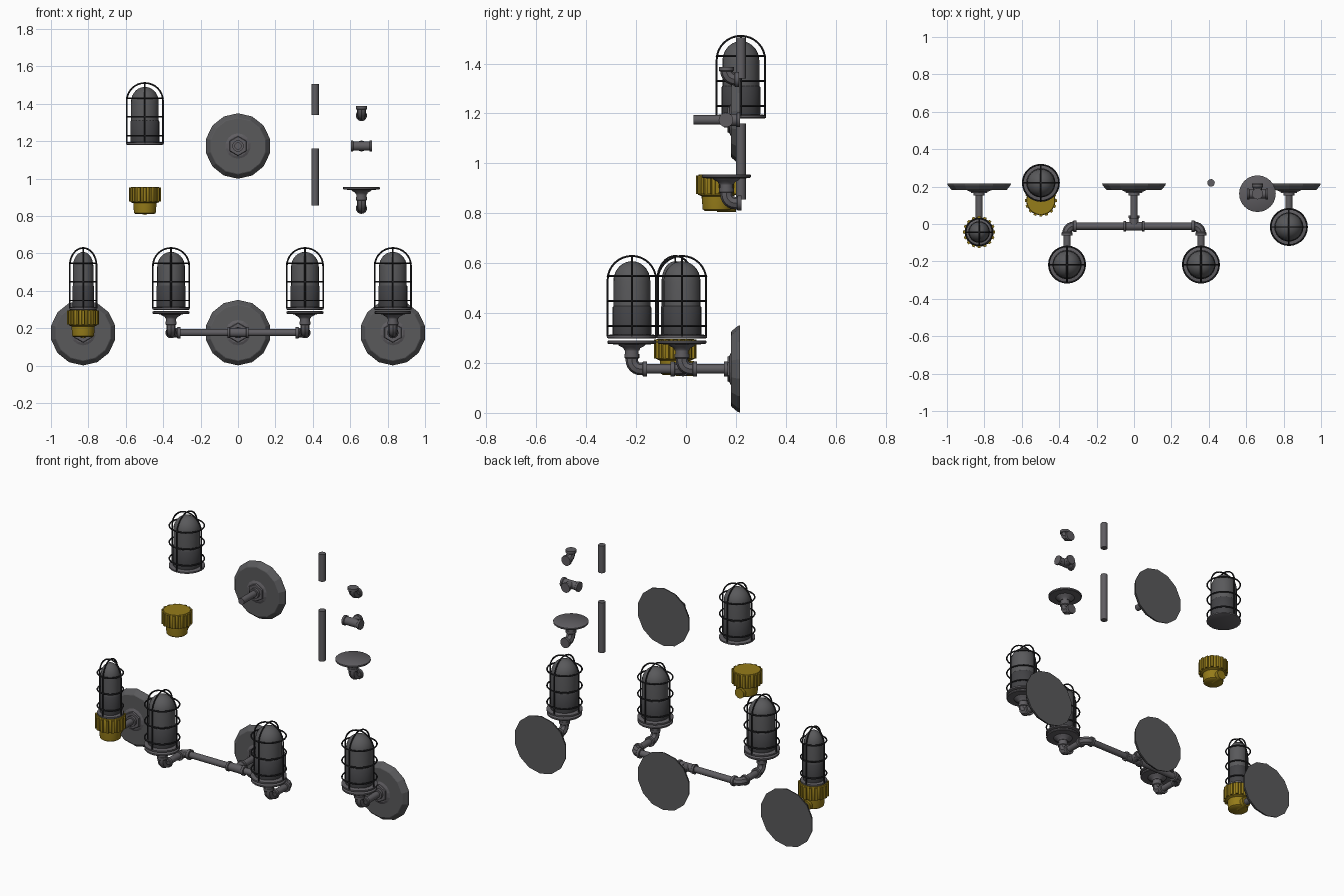
import bpy, bmesh, math
from mathutils import Vector

if "Cube" in bpy.data.objects:
    bpy.data.objects.remove(bpy.data.objects["Cube"])


def material(name, *rgb):
    m = bpy.data.materials.new(name)
    m.use_nodes = True
    m.diffuse_color = (*rgb, 1)
    m.node_tree.nodes["Principled BSDF"].inputs["Base Color"].default_value = (*rgb, 1)
    return m


METAL = material("grey metal", .115, .11, .12)
PLATE = material("plate grey", .1, .1, .105)
WIRE = material("cage black", .022, .022, .025)
GLASS = material("upper glass grey", .1, .1, .105)
SMOKE = material("lower glass dark grey", .055, .055, .06)
BRASS = material("brass", .3, .2, .01)

X, Y, Z = Vector((1, 0, 0)), Vector((0, 1, 0)), Vector((0, 0, 1))


def finish(name, mesh, mat, smooth=True):
    mesh.materials.clear()
    mesh.materials.append(mat)
    ob = bpy.data.objects.new(name, mesh)
    bpy.context.collection.objects.link(ob)
    if smooth:
        bpy.ops.object.select_all(action='DESELECT')
        ob.select_set(True)
        bpy.context.view_layer.objects.active = ob
        bpy.ops.object.shade_smooth_by_angle(angle=math.radians(40))
    return ob


def lathe(name, profile, at, axis, mat, sides=20, smooth=True, squeeze=1):
    """Turn (radius, height) pairs around an axis starting at a point, ends closed."""
    bm = bmesh.new()
    turn = Z.rotation_difference(axis)
    rings = []
    for r, h in profile:
        ring = []
        for i in range(sides):
            a = 2 * math.pi * i / sides + math.pi / 2
            p = Vector((r * squeeze * math.cos(a), r * squeeze * math.sin(a), h))
            ring.append(bm.verts.new(Vector(at) + turn @ p))
        rings.append(ring)
    for low, high in zip(rings, rings[1:]):
        for i in range(sides):
            j = (i + 1) % sides
            bm.faces.new((low[i], low[j], high[j], high[i]))
    bm.faces.new(rings[0])
    bm.faces.new(rings[-1])
    bmesh.ops.recalc_face_normals(bm, faces=bm.faces)
    mesh = bpy.data.meshes.new(name)
    bm.to_mesh(mesh)
    bm.free()
    return finish(name, mesh, mat, smooth)


def sweep(name, paths, radius, mat, closed=False, detail=2):
    """Round tube along each list of points."""
    cu = bpy.data.curves.new(name, 'CURVE')
    cu.dimensions = '3D'
    cu.bevel_depth = radius
    cu.bevel_resolution = detail
    cu.use_fill_caps = True
    for pts in paths:
        s = cu.splines.new('POLY')
        s.points.add(len(pts) - 1)
        for p, co in zip(s.points, pts):
            p.co = (*co, 1)
        s.use_cyclic_u = closed
    tmp = bpy.data.objects.new(name + "_path", cu)
    bpy.context.collection.objects.link(tmp)
    deps = bpy.context.evaluated_depsgraph_get()
    mesh = bpy.data.meshes.new_from_object(tmp.evaluated_get(deps))
    bpy.data.objects.remove(tmp)
    return finish(name, mesh, mat)


def pipe(name, a, b, r=.019):
    a, b = Vector(a), Vector(b)
    return lathe(name, [(r, 0), (r, (b - a).length)], a, (b - a).normalized(), METAL, 16)


def collar(name, at, axis, r=.03, length=.018):
    lathe(name, [(r - .003, 0), (r, .003), (r, length)], at, axis, METAL, 16)


def elbow(name, corner, u, v, arm=.05):
    c, k = Vector(corner), .035
    bend = []
    for i in range(7):
        t = math.pi / 2 * i / 6
        bend.append(c + u * k * (1 - math.sin(t)) + v * k * (1 - math.cos(t)))
    sweep(name, [[c + u * arm] + bend + [c + v * arm]], .025, METAL)
    for d, tag in ((u, "_collar_a"), (v, "_collar_b")):
        collar(name + tag, c + d * (arm - .018), d)


def tee(name, c):
    c = Vector(c)
    pipe(name + "_run", c - X * .055, c + X * .055, .024)
    pipe(name + "_branch", c, c + Y * .055, .024)
    for i, d in enumerate((X, -X, Y)):
        collar(name + "_collar_%d" % i, c + d * .042, d, .029, .015)


def wall_plate(name, x, z, stem_end):
    # dished backplate, hex nut, collar and stem, all pointing forward
    at = Vector((x, .217, z))
    lathe(name, [(.175, 0), (.172, .01), (.152, .034), (.148, .036)], at, -Y, PLATE, 14, False)
    lathe(name + "_boss", [(.07, .035), (.055, .042)], at, -Y, METAL, 14, False)
    lathe(name + "_nut", [(.054, .04), (.05, .05)], at, -Y, METAL, 6, False)
    collar(name + "_collar", at - Y * .045, -Y, .03, .02)
    pipe(name + "_stem", at - Y * .04, (x, stem_end, z))


def lamp(name, x, y, z, s=1):
    """Caged jar lamp; s scales its width only."""
    at = Vector((x, y, z))
    lathe(name + "_base", [(.094, 0), (.1, .003), (.1, .012), (.086, .016)], at, Z, METAL, 24, squeeze=s)
    lathe(name + "_lower_glass", [(.077, .014), (.078, .02), (.078, .125), (.074, .13)],
          at, Z, SMOKE, 24, squeeze=s)
    dome = [(.074, .128), (.074, .23)]
    for i in range(1, 8):
        t = math.pi / 2 * i / 7.3
        dome.append((.074 * math.cos(t), .23 + .08 * math.sin(t)))
    lathe(name + "_upper_glass", dome, at, Z, GLASS, 24, squeeze=s)
    # cage: three hoops and two crossing arches
    r = .097
    hoops = [[at + Vector((r * s * math.cos(a * math.pi / 14), r * s * math.sin(a * math.pi / 14), h))
              for a in range(28)] for h in (.05, .15, .25)]
    sweep(name + "_cage_hoops", hoops, .0045, WIRE, True, 1)
    arches = []
    for d in (X, Y):
        arch = [at + d * r * s + Z * .008]
        for i in range(17):
            t = math.pi * i / 16
            arch.append(at + d * r * s * math.cos(t) + Z * (.235 + .096 * math.sin(t)))
        arches.append(arch + [at - d * r * s + Z * .008])
    sweep(name + "_cage_arches", arches, .0045, WIRE, False, 1)


def holder(name, x, y, z):
    """Round lamp holder on an elbow turning back; z is the pipe axis."""
    at = Vector((x, y, z))
    lathe(name + "_cap", [(.03, .075), (.034, .084), (.05, .092), (.055, .098), (.094, .1), (.098, .104),
                          (.098, .112), (.094, .115)], at, Z, METAL, 24)
    elbow(name + "_elbow", at, Z, Y, .06)
    pipe(name + "_neck", at + Z * .05, at + Z * .09, .027)


def brass_socket(name, x, y, z):
    at = Vector((x, y, z))
    lathe(name + "_body", [(.05, 0), (.058, .006), (.062, .05), (.062, .058), (.076, .064), (.078, .07),
                           (.078, .138), (.074, .145)], at, Z, BRASS, 32)
    lathe(name + "_port", [(.03, 0), (.03, .075)], at + Z * .026, Y, BRASS, 16)
    # grip ribs around the upper ring
    bm = bmesh.new()
    for i in range(16):
        a = 2 * math.pi * i / 16
        out = Vector((math.cos(a), math.sin(a), 0))
        side = Vector((-out.y, out.x, 0))
        box = bmesh.ops.create_cube(bm, size=1)["verts"]
        for v in box:
            p = v.co.copy()
            width = .014 if p.x > 0 else .02
            v.co = at + out * (.078 + p.x * .015) + side * p.y * width + Z * (.104 + p.z * .075)
    mesh = bpy.data.meshes.new(name + "_ribs")
    bm.to_mesh(mesh)
    bm.free()
    finish(name + "_ribs", mesh, BRASS, False)


AXIS, SIDE, ARM = .176, .828, .358

# brass wall light
wall_plate("brass_light_plate", -SIDE, AXIS, -.04)
brass_socket("brass_light_socket", -SIDE, -.043, .152)
lamp("brass_light_lamp", -SIDE, -.043, .298, .74)

# single wall light
wall_plate("single_light_plate", SIDE, AXIS, .03)
holder("single_light_holder", SIDE, -.016, AXIS)
lamp("single_light_lamp", SIDE, -.016, .298)

# double wall light
wall_plate("double_light_plate", 0, AXIS, -.012)
tee("double_light_tee", (0, -.012, AXIS))
for side, tag in ((-1, "right"), (1, "left")):
    x = side * ARM
    pipe(tag + "_cross_pipe", (0, -.012, AXIS), (x - side * .03, -.012, AXIS))
    elbow(tag + "_corner_elbow", (x, -.012, AXIS), X * -side, -Y)
    pipe(tag + "_forward_pipe", (x, -.05, AXIS), (x, -.17, AXIS))
    holder(tag + "_holder", x, -.217, AXIS)
    lamp(tag + "_lamp", x, -.217, .298)

# loose parts
lamp("loose_lamp", -.498, .22, 1.18)
brass_socket("loose_brass_socket", -.498, .125, .81)
wall_plate("loose_plate", 0, 1.174, .03)
pipe("loose_short_pipe", (.412, .22, 1.34), (.412, .22, 1.505), .02)
pipe("loose_long_pipe", (.412, .22, .855), (.412, .22, 1.16), .02)
elbow("loose_elbow", (.66, .162, 1.337), Z, Y)
tee("loose_tee", (.66, .16, 1.174))
holder("loose_holder", .66, .162, .841)
